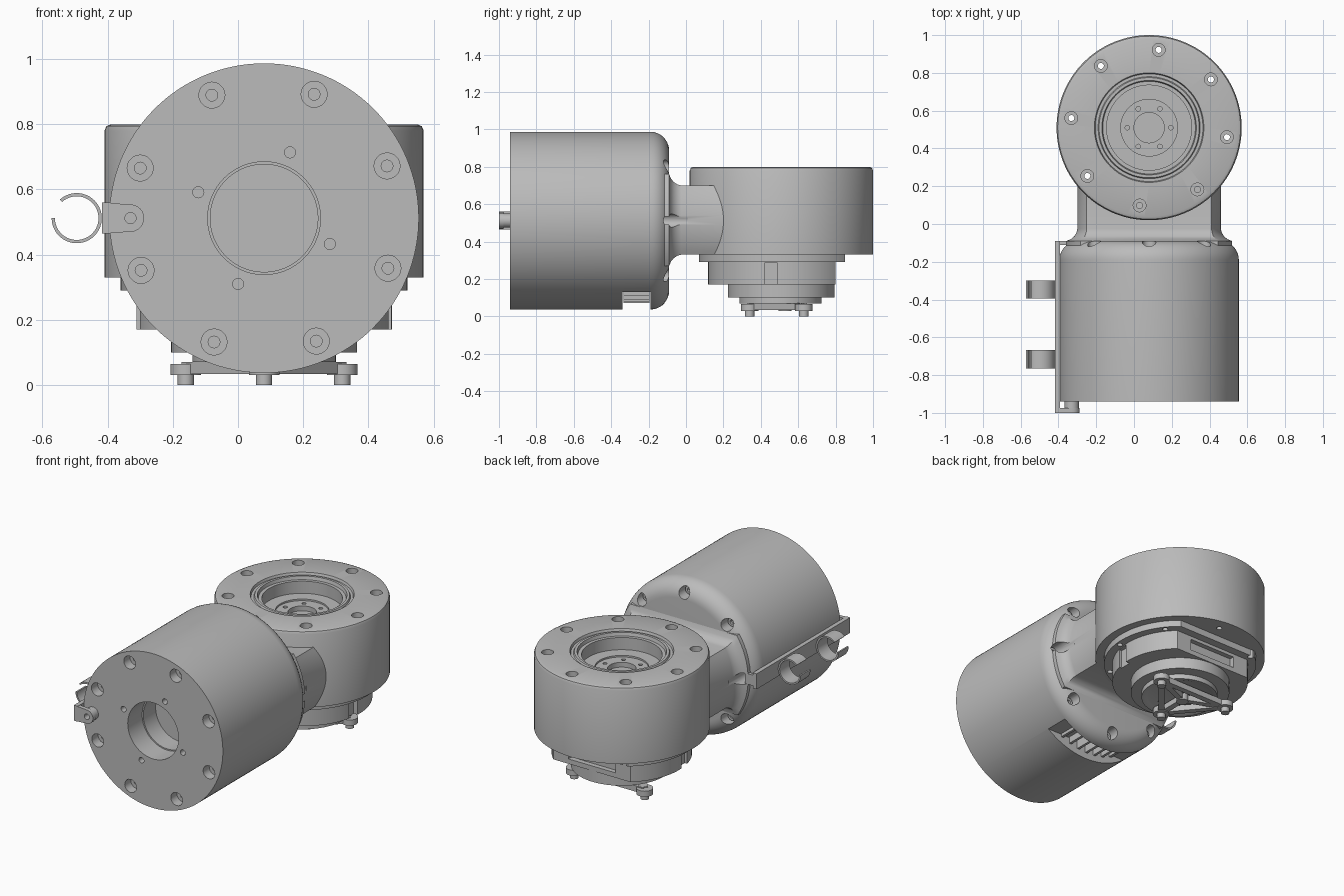
import bpy, bmesh
from math import sin, cos, pi, radians, asin, sqrt, atan2
from mathutils import Matrix, Vector

if "Cube" in bpy.data.objects:
    bpy.data.objects.remove(bpy.data.objects["Cube"])

grey = bpy.data.materials.new("machined_grey")
grey.use_nodes = True
grey.diffuse_color = (0.5, 0.5, 0.5, 1)
grey.node_tree.nodes["Principled BSDF"].inputs["Base Color"].default_value = (0.5, 0.5, 0.5, 1)

CX, CY, CZ = 0.08, 0.51, 0.512   # shared axis x, upright drum y, lying drum z


def finish(bm, name):
    bmesh.ops.recalc_face_normals(bm, faces=bm.faces)
    mesh = bpy.data.meshes.new(name)
    bm.to_mesh(mesh)
    bm.free()
    mesh.materials.append(grey)
    obj = bpy.data.objects.new(name, mesh)
    bpy.context.collection.objects.link(obj)
    return obj


def skin(bm, rings):
    """Join rings of points into a closed body."""
    loops = [[bm.verts.new(p) for p in ring] for ring in rings]
    n = len(loops[0])
    for a, b in zip(loops, loops[1:]):
        for i in range(n):
            j = (i + 1) % n
            bm.faces.new((a[i], a[j], b[j], b[i]))
    bm.faces.new(loops[0])
    bm.faces.new(loops[-1])


def turn(bm, profile, a, b, axis, n):
    """Revolve (radius, height) points about an axis; a, b are the centre."""
    rings = []
    for r, h in profile:
        ring = []
        for i in range(n):
            u, v = a + r * cos(2 * pi * i / n), b + r * sin(2 * pi * i / n)
            ring.append((u, v, h) if axis == "z" else (u, h, v))
        rings.append(ring)
    skin(bm, rings)


def lathe(name, profile, a, b, axis="z", n=96):
    bm = bmesh.new()
    turn(bm, profile, a, b, axis, n)
    return finish(bm, name)


def holes(name, profile, a, b, axis, radius, start, count):
    """Circle of stepped hole cutters."""
    bm = bmesh.new()
    for k in range(count):
        t = radians(start) + 2 * pi * k / count
        turn(bm, profile, a + radius * cos(t), b + radius * sin(t), axis, 20)
    return finish(bm, name)


def box(name, x, y, z):
    bm = bmesh.new()
    mid = Vector([(s[0] + s[1]) / 2 for s in (x, y, z)])
    size = [s[1] - s[0] for s in (x, y, z)]
    bmesh.ops.create_cube(bm, size=1, matrix=Matrix.Translation(mid) @ Matrix.Diagonal((*size, 1)))
    return finish(bm, name)


def bar(name, p, q, width, z0, z1):
    """Flat bar between two plan points."""
    p, q = Vector(p), Vector(q)
    d = q - p
    bm = bmesh.new()
    m = (Matrix.Translation(((p.x + q.x) / 2, (p.y + q.y) / 2, (z0 + z1) / 2))
         @ Matrix.Rotation(atan2(d.y, d.x), 4, "Z") @ Matrix.Diagonal((d.length, width, z1 - z0, 1)))
    bmesh.ops.create_cube(bm, size=1, matrix=m)
    return finish(bm, name)


def cut(targets, cutters):
    for obj in targets:
        for c in cutters:
            mod = obj.modifiers.new("cut", "BOOLEAN")
            mod.operation, mod.solver, mod.object = "DIFFERENCE", "EXACT", c
        bpy.context.view_layer.update()
        mesh = bpy.data.meshes.new_from_object(obj.evaluated_get(bpy.context.evaluated_depsgraph_get()))
        obj.modifiers.clear()
        obj.data = mesh
    for c in cutters:
        bpy.data.objects.remove(c)


# Lying drum with a rounded back edge and a front bore
edge = [(0.375 + 0.1 * cos(radians(t)), -0.19 + 0.1 * sin(radians(t))) for t in range(0, 91, 10)]
lying_drum = lathe("lying_drum", [(0.165, -0.68), (0.165, -0.8), (0.173, -0.8), (0.173, -0.94),
                                  (0.475, -0.94)] + edge, CX, CZ, "y", 128)

# Neck: round-sided slab that flares into the lying drum
bm = bmesh.new()
rings = []
for y, d in [(-0.13, 0.06), (-0.09, 0.06), (-0.08, 0.036), (-0.065, 0.018), (-0.045, 0.005), (-0.025, 0), (0.2, 0)]:
    r = 0.38 + d
    lo, hi = asin((0.33 - d - CZ) / r), asin((0.7 + d - CZ) / r)
    right = [(r * cos(lo + (hi - lo) * i / 16), r * sin(lo + (hi - lo) * i / 16)) for i in range(17)]
    rings.append([(CX + s * u, y, CZ + v) for s, pts in ((1, right), (-1, right[::-1])) for u, v in pts])
skin(bm, rings)
neck = finish(bm, "neck")

cut([lying_drum, neck], [
    holes("back_pockets", [(0.018, -0.25), (0.018, -0.17), (0.036, -0.17), (0.036, 0.01)], CX, CZ, "y", 0.41, 0, 8)])
cut([lying_drum], [
    holes("front_bolt_holes", [(0.04, -1), (0.04, -0.88), (0.018, -0.88), (0.018, -0.8)], CX, CZ, "y", 0.41, 23, 8),
    holes("front_pin_holes", [(0.017, -1), (0.017, -0.86)], CX, CZ, "y", 0.217, 68.5, 4),
    box("underside_slot", (CX - 0.3, CX + 0.3), (-0.34, -0.19), (0, 0.13))])

# Back screws and ribs inside the underside slot
for k in range(8):
    t = k * pi / 4
    lathe("back_screw", [(0.026, -0.18), (0.026, -0.145), (0.012, -0.145), (0.012, -0.16)],
          CX + 0.41 * cos(t), CZ + 0.41 * sin(t), "y", 20)
for k in range(-3, 4):
    x = 0.06 * k
    box("slot_rib", (CX + x - 0.008, CX + x + 0.008), (-0.335, -0.195), (CZ - sqrt(0.44 ** 2 - x * x), 0.14))

# Upright drum with a stepped well in its top
upright_drum = lathe("upright_drum", [
    (0.49, 0.33), (0.49, 0.78), (0.484, 0.794), (0.47, 0.8), (0.29, 0.8), (0.285, 0.785), (0.27, 0.785),
    (0.265, 0.795), (0.25, 0.795), (0.245, 0.775), (0.225, 0.775), (0.225, 0.7), (0.15, 0.7),
    (0.15, 0.69), (0.08, 0.69), (0.08, 0.66)], CX, CY, "z", 128)
cut([upright_drum], [holes("well_pin_holes", [(0.012, 0.66), (0.012, 0.72)], CX, CY, "z", 0.115, 0, 6)])

# Mounting flange and flat-backed base under the upright drum
flange = lathe("flange", [(0.44, 0.29), (0.44, 0.335)], CX, CY)
cut([flange], [box("flange_trim", (-1, 1), (0.85, 1.2), (0.2, 0.5))])
cut([upright_drum, flange], [
    holes("top_bolt_holes", [(0.016, 0.2), (0.016, 0.74), (0.034, 0.74), (0.034, 0.9)], CX, CY, "z", 0.415, 38, 8)])
base = lathe("base", [(0.392, 0.17), (0.392, 0.3)], CX, CY)
trims = [box("base_trim", (-1, 1), (0.8, 1.2), (0.1, 0.5)),
         box("base_pocket", (CX - 0.16, CX + 0.16), (0.77, 0.9), (0.2, 0.27))]
for s in (-1, 1):
    xs = sorted((CX + s * 0.365, CX + s * 0.5))
    trims.append(box("base_groove", xs, (0.42, 0.49), (0.1, 0.285)))
cut([base], trims)
lathe("collar", [(0.285, 0.1), (0.285, 0.18)], CX, CY)
lathe("hub", [(0.18, 0.08), (0.19, 0.075), (0.22, 0.07), (0.22, 0.11)], CX, CY - 0.005)

# Three-footed frame under the hub
feet = [(CX - 0.24, 0.63), (CX + 0.24, 0.63), (CX, 0.34)]
for i, (x, y) in enumerate(feet):
    lathe("foot_boss", [(0.047, 0.03), (0.047, 0.065)], x, y, n=32)
    lathe("foot_pin", [(0.025, 0), (0.025, 0.04)], x, y, n=24)
    bar("frame_side", (x, y), feet[(i + 1) % 3], 0.035, 0.034, 0.07)
    bar("frame_spoke", (x, y), (CX, 0.53), 0.035, 0.036, 0.071)
lathe("frame_centre", [(0.035, 0.03), (0.035, 0.07)], CX, 0.53, n=32)

# Cable bracket on the side of the lying drum
box("bracket_rail", (-0.418, -0.392), (-1, -0.09), (0.465, 0.56))
box("bracket_back_tab", (-0.418, -0.34), (-0.11, -0.09), (0.48, 0.545))
bm = bmesh.new()
tab = [(-0.418, 0.56), (-0.418, 0.465)]
tab += [(-0.33 + 0.042 * cos(radians(t)), CZ + 0.042 * sin(radians(t))) for t in range(-90, 91, 15)]
skin(bm, [[(x, y, z) for x, z in tab] for y in (-1, -0.975)])
front_tab = finish(bm, "bracket_front_tab")
boss = lathe("bracket_boss", [(0.038, -0.976), (0.038, -0.935)], -0.33, CZ, "y", 32)
cut([front_tab, boss], [lathe("tab_hole", [(0.017, -1.1), (0.017, -0.95)], -0.33, CZ, "y", 20)])

# Two open cable clips
for y0, y1 in ((-0.395, -0.3), (-0.765, -0.668)):
    arc = [radians(-180 + 8 * i) for i in range(40)]
    outline = [(r * cos(t), r * sin(t)) for r, ts in ((0.077, arc), (0.067, arc[::-1])) for t in ts]
    bm = bmesh.new()
    skin(bm, [[(-0.495 + u, y, CZ + v) for u, v in outline] for y in (y0, y1)])
    finish(bm, "cable_clip")

# Smooth round walls, keep edges crisp
bpy.ops.object.select_all(action="DESELECT")
meshes = [o for o in bpy.context.collection.objects if o.type == "MESH"]
for o in meshes:
    o.select_set(True)
bpy.context.view_layer.objects.active = meshes[0]
bpy.ops.object.shade_smooth_by_angle(angle=radians(30))
